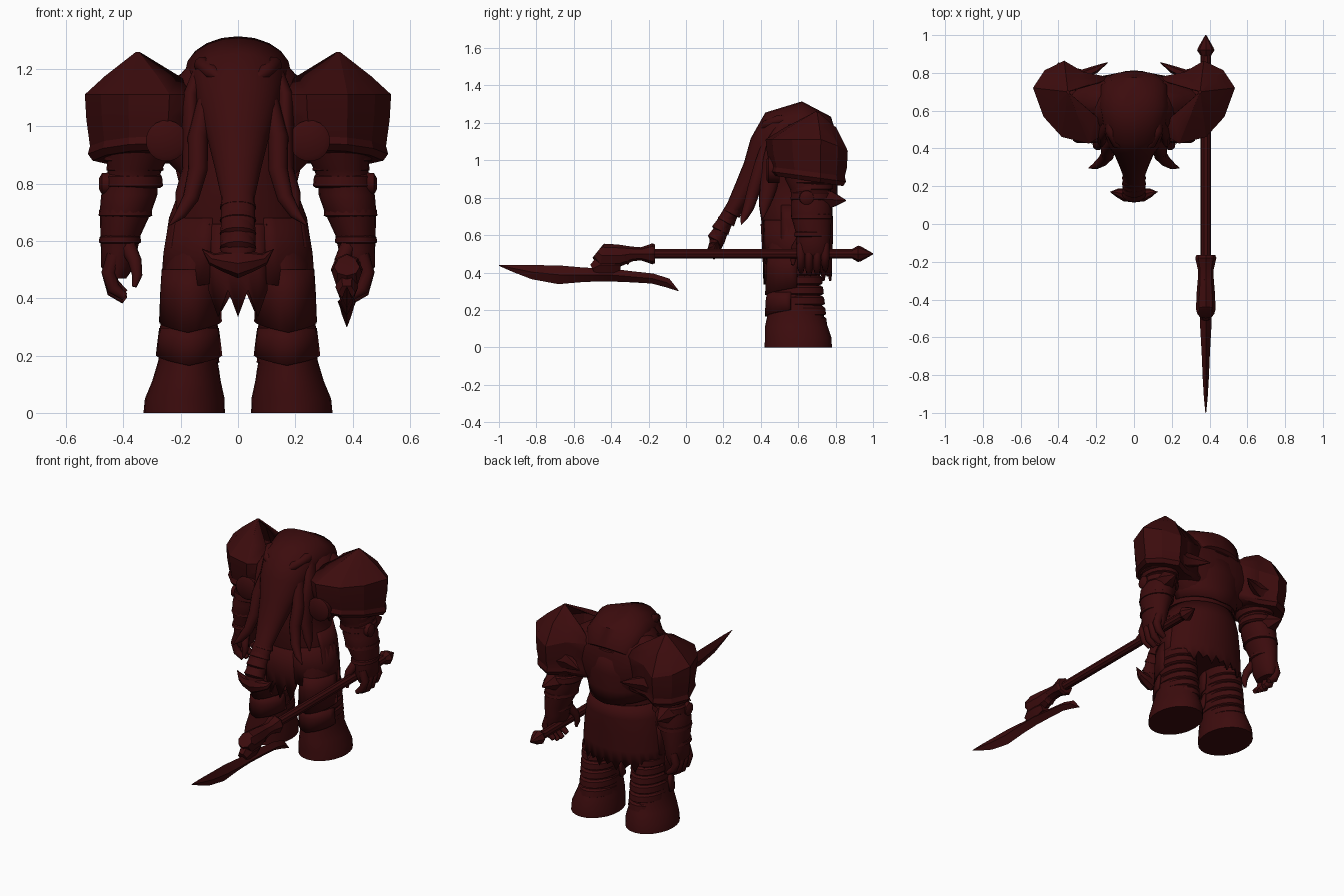
import bpy, bmesh, math
from mathutils import Vector

mat = bpy.data.materials.new("dark_red")
mat.diffuse_color = (0.045, 0.0035, 0.004, 1)
SIDES = ((1, "right"), (-1, "left"))


def finish(name, bm, angle=35):
    bmesh.ops.recalc_face_normals(bm, faces=bm.faces)
    me = bpy.data.meshes.new(name)
    bm.to_mesh(me)
    bm.free()
    me.materials.append(mat)
    me.shade_smooth()
    me.set_sharp_from_angle(angle=math.radians(angle))
    ob = bpy.data.objects.new(name, me)
    bpy.context.collection.objects.link(ob)
    return ob


def thicken(ob, t):
    m = ob.modifiers.new("thickness", "SOLIDIFY")
    m.thickness, m.offset = t, 0
    return ob


def skin(bm, rings):
    n = len(rings[0])
    for r, q in zip(rings, rings[1:]):
        for i in range(n):
            j = (i + 1) % n
            bm.faces.new((r[i], r[j], q[j], q[i]))
    bm.faces.new(rings[0])
    bm.faces.new(rings[-1])


def tube(name, pts, n=12, s=1, flat=False, angle=35):
    """Loft ellipses (x, y, z, rx, ry) along a path; flat keeps rings level."""
    bm, rings = bmesh.new(), []
    P = [Vector((p[0] * s, p[1], p[2])) for p in pts]
    for i, p in enumerate(pts):
        t = (P[min(i + 1, len(P) - 1)] - P[max(i - 1, 0)]).normalized()
        a = Vector((1, 0, 0)) if abs(t.x) < 0.85 else Vector((0, 1, 0))
        a = (a - t * a.dot(t)).normalized()
        b = t.cross(a)
        if flat:
            a, b = Vector((1, 0, 0)), Vector((0, 1, 0))
        rings.append([bm.verts.new(P[i] + a * p[3] * math.cos(k * math.tau / n)
                                   + b * p[4] * math.sin(k * math.tau / n)) for k in range(n)])
    skin(bm, rings)
    return finish(name, bm, angle)


def band(name, x, y, z, rx, ry, h, s=1, n=18):
    """Low raised strap around a limb."""
    return tube(name, [(x, y, z - h, rx * .9, ry * .9), (x, y, z - h * .7, rx, ry),
                       (x, y, z + h * .6, rx * .97, ry * .97), (x, y, z + h, rx * .88, ry * .88)],
                n, s, True)


def shell(name, x, y, rows, a0, a1, n, low, s=1):
    """Curved plate; low(u, i) shifts the bottom edge."""
    bm, grid = bmesh.new(), []
    for k, (z, rx, ry) in enumerate(rows):
        row = []
        for i in range(n + 1):
            u = i / n
            a = math.radians(a0 + (a1 - a0) * u)
            dz = low(u, i) if k == len(rows) - 1 else 0
            row.append(bm.verts.new((s * (x + rx * math.cos(a)), y + ry * math.sin(a), z + dz)))
        grid.append(row)
    for r, q in zip(grid, grid[1:]):
        for i in range(n):
            bm.faces.new((r[i], r[i + 1], q[i + 1], q[i]))
    return thicken(finish(name, bm), .012)


def vee(d):
    return lambda u, i: -d * (1 - abs(2 * u - 1))


# Torso, waist, hump and broad upper back
tube("torso", [(0, .60, .44, .20, .14), (0, .59, .55, .235, .165), (0, .585, .66, .235, .18),
               (0, .58, .76, .205, .19), (0, .585, .82, .19, .195), (0, .60, .92, .205, .2),
               (0, .60, 1.03, .23, .195), (0, .61, 1.12, .235, .18), (0, .62, 1.19, .195, .14),
               (0, .63, 1.25, .13, .09), (0, .63, 1.28, .05, .03)], 24, 1, True)
tube("upper_back", [(0, .64, .83, .20, .14), (0, .645, .90, .27, .155), (0, .645, .99, .34, .16),
                    (0, .645, 1.08, .34, .155), (0, .65, 1.14, .27, .135), (0, .655, 1.19, .19, .10)],
     24, 1, True)
shell("back_plate", 0, .6, [(1.10, .25, .19), (.96, .24, .207), (.86, .215, .205), (.80, .20, .2)],
      5, 175, 16, vee(.03))

# Ragged skirt and pointed loincloth
shell("back_skirt", 0, .59, [(.76, .205, .185), (.68, .235, .19), (.58, .25, .19), (.48, .26, .185),
                             (.395, .262, .185)], -25, 205, 36, lambda u, i: (-.04, .025, -.015, .01)[i % 4])
shell("loincloth", 0, .6, [(.66, .245, .195), (.5, .25, .185), (.40, .25, .18)],
      246, 294, 6, lambda u, i: (.03, -.065, .0)[(i % 2) if i not in (0, 6) else 0])

# Head running down into the trunk
tube("head_and_trunk", [(0, .77, 1.09, .14, .05), (0, .72, 1.15, .18, .10), (0, .62, 1.19, .185, .125),
                        (0, .50, 1.15, .16, .13), (0, .44, 1.06, .14, .11), (0, .38, .95, .105, .08),
                        (0, .32, .85, .08, .062), (0, .26, .75, .058, .045), (0, .20, .66, .06, .04),
                        (0, .165, .57, .062, .04), (0, .15, .51, .035, .03)], 20, angle=45)
for i, (y, z) in enumerate(((.255, .735), (.225, .69), (.195, .645), (.172, .595))):
    tube(f"trunk_band_{i}", [(0, y + .016, z + .03, .05, .04), (0, y - .012, z - .02, .064, .05),
                             (0, y - .014, z - .026, .05, .035)], 14)
# Forked claw on the trunk tip
tube("trunk_claw", [(-.125, .17, .572, .002, .002), (-.09, .165, .537, .022, .022),
                    (-.05, .155, .53, .035, .036), (0, .15, .522, .036, .052), (.05, .155, .53, .035, .036),
                    (.09, .165, .537, .022, .022), (.125, .17, .572, .002, .002)], 8)

for s, side in SIDES:
    # Face: brow, ear flap and tusk
    tube(f"brow_{side}", [(.05, .40, 1.16, .01, .01), (.09, .425, 1.19, .028, .024),
                          (.125, .50, 1.215, .03, .03), (.13, .58, 1.22, .01, .01)], 10, s, angle=60)
    tube(f"ear_{side}", [(.13, .54, 1.20, .025, .04), (.165, .49, 1.10, .03, .055), (.165, .46, .97, .03, .055),
                         (.165, .44, .85, .03, .045), (.195, .42, .76, .025, .03), (.21, .41, .69, .004, .004)],
         12, s, angle=60)
    tube(f"tusk_{side}", [(.11, .45, 1.10, .03, .04), (.14, .40, .96, .036, .04), (.14, .365, .85, .034, .036),
                          (.165, .335, .75, .028, .03), (.20, .31, .695, .02, .02),
                          (.24, .295, .655, .002, .002)], 12, s, angle=60)

    # Faceted pauldron: hollow shell open toward the neck, with a tall peak
    outline = [(.12, .77), (.27, .80), (.37, .86), (.47, .81), (.53, .72),
               (.475, .57), (.38, .465), (.24, .43), (.12, .50)]
    bm, rings = bmesh.new(), []
    for z, k, tilt in ((.90, .86, 1), (.92, .94, 1), (.945, .90, .9), (1.03, .97, .3), (1.11, 1, 0),
                       (1.172, .62, 0), (1.255, .03, 0)):
        drop = .5 if 1 < z < 1.15 else 0
        rings.append([bm.verts.new((s * (.35 + (x - .35) * k), .70 + (y - .70) * k,
                                    z + tilt * (.02 - .13 * (y - .45)) - drop * max(0, y - .74)))
                      for x, y in outline])
    skin(bm, rings)
    inner = [f for f in bm.faces if f.normal.length >= 0 and len(f.verts) == 4
             and (abs(f.calc_center_median().x) < .16
                  or (f.calc_center_median().z > 1.12 and all(v in rings[4][:1] + rings[4][8:]
                      + rings[5][:1] + rings[5][8:] + rings[6][:1] + rings[6][8:] for v in f.verts)))]
    bmesh.ops.delete(bm, geom=inner, context='FACES')
    thicken(finish(f"pauldron_{side}", bm, 20), .01)
    tube(f"pauldron_disc_{side}", [(.25, .50, .95, .072, .072), (.25, .44, .95, .072, .072),
                                   (.25, .43, .95, .055, .055)], 18, s)
    tube(f"back_horn_{side}", [(.36, .79, .96, .05, .06), (.27, .79, .96, .028, .05),
                               (.20, .82, .96, .02, .03), (.14, .855, .96, .002, .002)], 6, s)

    # Arm, straps and elbow guard
    tube(f"arm_{side}", [(.32, .63, 1.02, .12, .13), (.35, .65, .90, .11, .12), (.36, .665, .85, .095, .11),
                         (.37, .67, .81, .09, .105), (.38, .67, .76, .098, .11), (.393, .67, .70, .09, .108),
                         (.41, .68, .62, .07, .095), (.415, .68, .57, .064, .09), (.42, .68, .51, .058, .085),
                         (.42, .68, .47, .03, .07)], 20, s, True)
    for i, (x, z, rx, ry, h) in enumerate(((.357, .895, .112, .125, .02), (.36, .86, .1, .115, .018),
                                           (.367, .81, .105, .115, .025), (.393, .70, .094, .112, .016),
                                           (.412, .605, .074, .096, .014))):
        band(f"arm_band_{i}_{side}", x, .672, z, rx, ry, h, s)
    tube(f"elbow_spike_{side}", [(.38, .70, .79, .08, .065), (.39, .78, .79, .055, .05),
                                 (.40, .855, .785, .003, .003)], 6, s)
    tube(f"elbow_disc_{side}", [(.43, .645, .80, .042, .042), (.475, .645, .80, .038, .038),
                                (.485, .645, .80, .02, .02)], 14, s)

    # Fingers curled inward and thumb
    for i in range(4):
        y = .615 + i * .043
        drop = (.0, -.012, -.008, .012)[i]
        tube(f"finger_{i}_{side}", [(.43, y, .55, .028, .024), (.452, y, .49, .025, .023),
                                    (.435, y, .435 + drop, .023, .021),
                                    (.395, y, .405 + drop, .014, .014)], 8, s, angle=60)
    tube(f"thumb_{side}", [(.385, .62, .58, .03, .03), (.36, .585, .53, .024, .024),
                           (.352, .575, .48, .018, .018), (.362, .57, .44, .008, .008)], 8, s, angle=60)

    # Leg, heavy foot and armour plates
    tube(f"leg_{side}", [(.188, .60, 0, .142, .18), (.186, .60, .05, .139, .178), (.18, .59, .11, .12, .168),
                         (.175, .585, .18, .104, .148), (.168, .58, .28, .096, .138), (.168, .575, .40, .093, .132),
                         (.15, .58, .52, .105, .145), (.13, .59, .60, .1, .14)], 24, s, True)
    for i, z in enumerate((.14, .195, .25, .305, .36, .41)):
        band(f"leg_band_{i}_{side}", .171, .597, z, .108 - i * .002, .16 - i * .006, .026, s)
    shell(f"knee_plate_{side}", .171, .587, [(.295, .1, .148), (.25, .106, .155), (.20, .112, .16)],
          190, 350, 12, vee(.035), s)
    shell(f"thigh_plate_{side}", .166, .58, [(.50, .095, .14), (.42, .1, .145), (.32, .104, .152)],
          185, 365, 12, vee(.04), s)
    shell(f"hip_plate_{side}", 0, .59, [(.68, .235, .185), (.56, .255, .185), (.45, .264, .175)],
          292, 375, 8, vee(.025), s)

# Polearm: shaft, pommel, socket, curved blade with a back barb
X = .38


def along(name, pts, n):
    return tube(name, [(X, y, z, w, h) for y, z, w, h in pts], n, angle=25)


along("shaft", [(.93, .5, .027, .027), (-.22, .5, .027, .027)], 10)
along("pommel", [(.89, .5, .027, .027), (.92, .5, .046, .044), (.935, .5, .04, .04), (1.0, .5, .003, .003)], 8)
along("collar", [(-.165, .5, .05, .05), (-.18, .5, .056, .056), (-.24, .5, .042, .035),
                 (-.30, .50, .042, .04), (-.33, .49, .045, .055)], 8)
along("socket", [(-.29, .50, .042, .04), (-.36, .49, .048, .06), (-.45, .49, .052, .065),
                 (-.475, .51, .045, .04)], 8)
along("blade_neck", [(-.35, .44, .03, .03), (-.39, .44, .04, .05), (-.46, .44, .04, .06), (-.50, .42, .03, .03)], 6)
along("blade", [(-1, .438, .002, .002), (-.92, .422, .010, .02), (-.82, .402, .016, .038),
                (-.68, .388, .022, .05), (-.54, .388, .03, .038), (-.42, .388, .032, .035),
                (-.30, .378, .028, .03), (-.18, .368, .024, .027), (-.10, .345, .018, .025),
                (-.04, .302, .002, .002)], 4)
